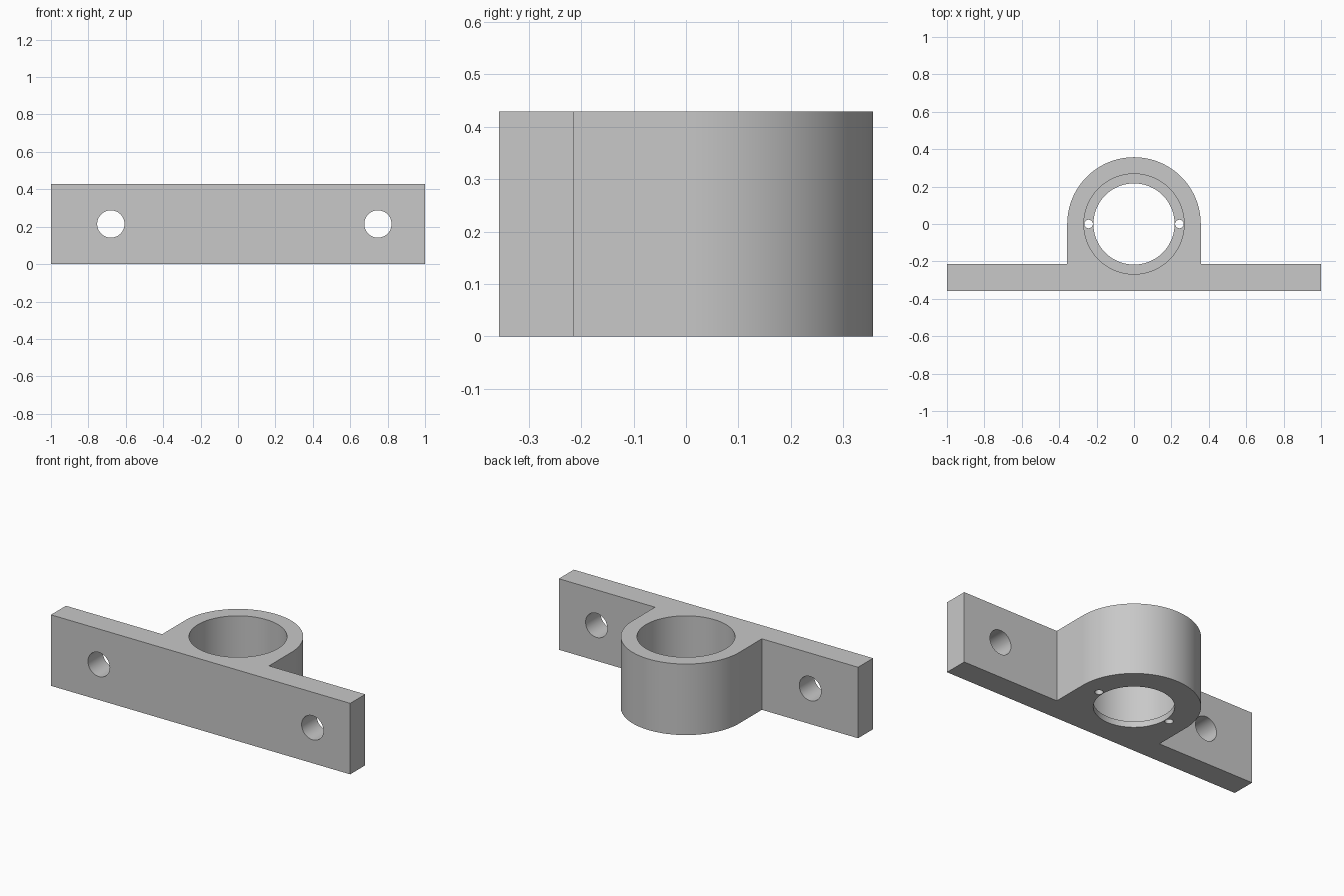
import bpy
import bmesh
from math import pi, sin, cos, radians

if "Cube" in bpy.data.objects:
    bpy.data.objects.remove(bpy.data.objects["Cube"], do_unlink=True)

HEIGHT = 0.429
RADIUS = 0.357       # outer radius of the ring
PLATE_BACK = -0.214  # rear face of the mounting plate
LIP = 0.036          # thickness of the lip under the bore

grey = bpy.data.materials.new("plain grey")
grey.use_nodes = True
colour = (0.58, 0.58, 0.58, 1)
grey.diffuse_color = colour
grey.node_tree.nodes["Principled BSDF"].inputs["Base Color"].default_value = colour


def extrude_profile(name, points, height):
    """Solid made by raising a flat outline."""
    bm = bmesh.new()
    face = bm.faces.new([bm.verts.new((x, y, 0)) for x, y in points])
    raised = bmesh.ops.extrude_face_region(bm, geom=[face])
    verts = [g for g in raised["geom"] if isinstance(g, bmesh.types.BMVert)]
    bmesh.ops.translate(bm, verts=verts, vec=(0, 0, height))
    bmesh.ops.recalc_face_normals(bm, faces=bm.faces)
    mesh = bpy.data.meshes.new(name)
    bm.to_mesh(mesh)
    bm.free()
    obj = bpy.data.objects.new(name, mesh)
    bpy.context.collection.objects.link(obj)
    mesh.materials.append(grey)
    return obj


def drill(target, radius, depth, location, rotation=(0, 0, 0), sides=48):
    """Cut a round hole centred on the location."""
    bpy.ops.mesh.primitive_cylinder_add(vertices=sides, radius=radius, depth=depth,
                                        location=location, rotation=rotation)
    cutter = bpy.context.object
    cutter.hide_render = True
    cutter.data.materials.append(grey)
    mod = target.modifiers.new("hole", "BOOLEAN")
    mod.operation = "DIFFERENCE"
    mod.solver = "EXACT"
    mod.object = cutter
    bpy.context.view_layer.objects.active = target
    bpy.ops.object.modifier_apply(modifier=mod.name)
    bpy.data.objects.remove(cutter, do_unlink=True)


# Body: straight plate with a round-backed housing
arc = [(RADIUS * cos(pi * i / 64), RADIUS * sin(pi * i / 64)) for i in range(65)]
outline = ([(-1, -RADIUS), (1, -RADIUS), (1, PLATE_BACK), (RADIUS, PLATE_BACK)]
           + arc + [(-RADIUS, PLATE_BACK), (-1, PLATE_BACK)])
bracket = extrude_profile("mounting_bracket", outline, HEIGHT)

# Main bore, leaving a thin lip at the bottom, and the opening in the lip
drill(bracket, 0.268, 1, (0, 0, LIP + 0.5), sides=128)
drill(bracket, 0.217, 1, (0, 0, 0), sides=128)

# Pin holes through the lip
for side in (-1, 1):
    drill(bracket, 0.023, 0.2, (side * 0.243, 0, 0), sides=32)

# Screw holes through the plate
for x in (-0.68, 0.748):
    drill(bracket, 0.073, 0.5, (x, -0.285, HEIGHT / 2), (pi / 2, 0, 0))

# Smooth round walls, sharp corners
bpy.ops.object.select_all(action="DESELECT")
bracket.select_set(True)
bpy.context.view_layer.objects.active = bracket
bpy.ops.object.shade_smooth_by_angle(angle=radians(30))
